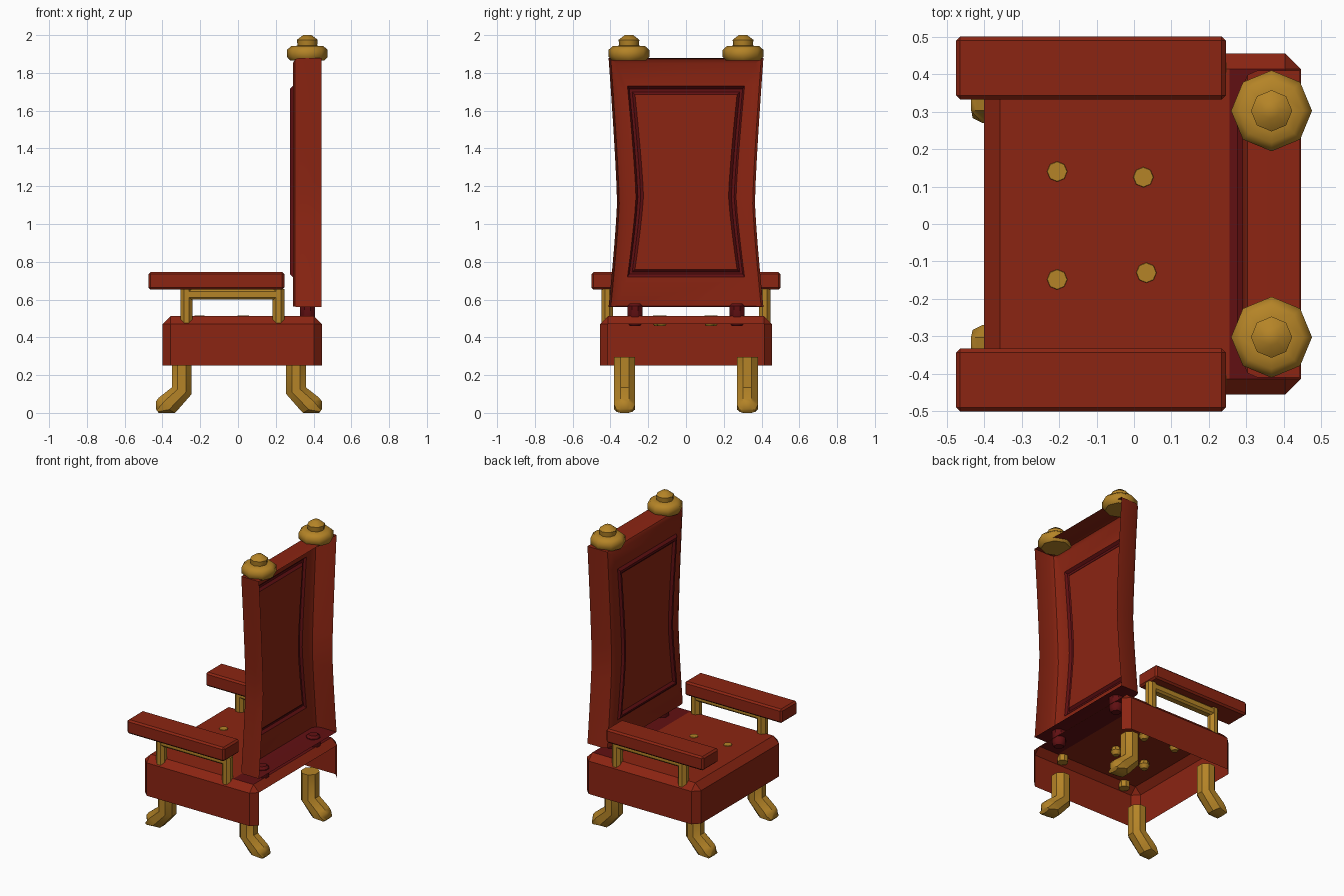
import bpy, bmesh, math
from mathutils import Vector

if "Cube" in bpy.data.objects:
    bpy.data.objects.remove(bpy.data.objects["Cube"])


def material(name, rgb):
    m = bpy.data.materials.new(name)
    m.diffuse_color = (*rgb, 1)
    m.use_nodes = True
    m.node_tree.nodes["Principled BSDF"].inputs["Base Color"].default_value = m.diffuse_color
    return m


RED = material("red upholstery", (0.26, 0.018, 0.006))
DARK = material("dark red trim", (0.12, 0.005, 0.006))
GOLD = material("gold", (0.46, 0.23, 0.02))


def finish(bm, name, mats, angle=30, normals=True):
    if normals:
        bmesh.ops.recalc_face_normals(bm, faces=bm.faces)
    me = bpy.data.meshes.new(name)
    bm.to_mesh(me)
    bm.free()
    for m in mats:
        me.materials.append(m)
    for p in me.polygons:
        p.use_smooth = True
    me.set_sharp_from_angle(angle=math.radians(angle))
    ob = bpy.data.objects.new(name, me)
    bpy.context.collection.objects.link(ob)
    return ob


def box_bm(lo, hi, bevel=0.0):
    bm = bmesh.new()
    bmesh.ops.create_cube(bm, size=1)
    lo, hi = Vector(lo), Vector(hi)
    for v in bm.verts:
        v.co = Vector((lo[i] + (v.co[i] + 0.5) * (hi[i] - lo[i]) for i in range(3)))
    if bevel:
        bmesh.ops.bevel(bm, geom=bm.edges[:], offset=bevel, segments=1, affect='EDGES')
    return bm


def loft(bm, rings, cap_start=True, cap_end=True):
    """Skin closed rings of points; returns the side faces, one list per step."""
    vs = [[bm.verts.new(p) for p in r] for r in rings]
    n = len(vs[0])
    steps = [[bm.faces.new((a[i], a[(i + 1) % n], b[(i + 1) % n], b[i])) for i in range(n)]
             for a, b in zip(vs, vs[1:])]
    if cap_start:
        bm.faces.new(vs[0][::-1])
    if cap_end:
        bm.faces.new(vs[-1])
    return vs, steps


def lathe(name, x, y, profile, mat, sides=8, turn=0.0, angle=40, **caps):
    bm = bmesh.new()
    rings = [[(x + r * math.cos(turn + 2 * math.pi * i / sides),
               y + r * math.sin(turn + 2 * math.pi * i / sides), z) for i in range(sides)]
             for r, z in profile]
    loft(bm, rings, **caps)
    return finish(bm, name, [mat], angle)


# Seat: chamfered shell, open underneath and at the back
bm = box_bm((-0.40, -0.455, 0.20), (0.445, 0.455, 0.512))
edges = [e for e in bm.edges if max(v.co.z for v in e.verts) > 0.3]
bmesh.ops.bevel(bm, geom=edges, offset=0.042, segments=1, affect='EDGES')
bmesh.ops.bisect_plane(bm, geom=bm.verts[:] + bm.edges[:] + bm.faces[:],
                       plane_co=(0, 0, 0.25), plane_no=(0, 0, -1), clear_outer=True)
bmesh.ops.recalc_face_normals(bm, faces=bm.faces)
bmesh.ops.delete(bm, geom=[f for f in bm.faces if f.normal.x > 0.95 or f.normal.z < -0.9],
                 context='FACES')
top = [f for f in bm.faces if f.normal.z > 0.9]
bmesh.ops.bisect_plane(bm, geom=top + list({e for f in top for e in f.edges})
                       + list({v for f in top for v in f.verts}),
                       plane_co=(0.255, 0, 0), plane_no=(1, 0, 0))
bm.normal_update()
for f in bm.faces:
    if f.normal.z > 0.9 and f.calc_center_median().x > 0.255:
        f.material_index = 1
finish(bm, "seat", [RED, DARK], normals=False)

# Backrest: waisted shell open at the rear, with a beaded front panel
STEPS = 12


def waist(t):
    d = abs(t - 0.42) / (0.42 if t < 0.42 else 0.58)
    return 0.365 + 0.045 * d ** 1.25


def back_ring(x, inset, z0, z1):
    side = [(x, waist(i / STEPS) - inset, z0 + (z1 - z0) * i / STEPS) for i in range(STEPS + 1)]
    return side + [(px, -py, pz) for px, py, pz in reversed(side)]


bm = bmesh.new()
vs, steps = loft(bm, [back_ring(*a) for a in (
    (0.443, 0, 0.56, 1.88), (0.33, 0, 0.56, 1.88), (0.303, 0.012, 0.562, 1.873),
    (0.29, 0.042, 0.565, 1.85), (0.29, 0.10, 0.72, 1.73), (0.275, 0.11, 0.735, 1.715),
    (0.275, 0.125, 0.745, 1.70), (0.289, 0.14, 0.76, 1.685))], False, False)
inner = vs[-1]
for i in range(STEPS):
    bm.faces.new((inner[i], inner[i + 1], inner[-2 - i], inner[-1 - i]))
for f in sum(steps[4:], []):
    f.material_index = 1
for f in (s[-1] for s in steps[:3]):
    f.material_index = 1
finish(bm, "backrest", [RED, DARK], 35)

# Leg: octagonal loft along paired front/rear outline points, ending in a kicked-out foot
LEG = (((0.255, 0.295), (0.36, 0.295), 0.055), ((0.255, 0.10), (0.36, 0.135), 0.055),
       ((0.325, 0.02), (0.43, 0.08), 0.055), ((0.345, 0.0), (0.445, 0.06), 0.055),
       ((0.43, 0.0), (0.445, 0.02), 0.042))


def leg(name, y, front):
    bm = bmesh.new()
    rings = []
    k = 1 / math.cos(math.pi / 8)
    for a, b, w in LEG:
        ring = []
        for i in range(8):
            t = math.pi / 8 + i * math.pi / 4
            s = (1 + k * math.cos(t)) / 2
            s = min(max(s, 0), 1)
            x = a[0] + (b[0] - a[0]) * s
            ring.append((0.01 - x if front else x, y + w * k * math.sin(t),
                         a[1] + (b[1] - a[1]) * s))
        rings.append(ring)
    loft(bm, rings)
    finish(bm, name, [GOLD], 40)


for side, s in (("left", -1), ("right", 1)):
    leg(f"front_leg_{side}", s * 0.325, True)
    leg(f"rear_leg_{side}", s * 0.325, False)
    # Armrest on two posts joined by a rail
    ys = sorted((s * 0.332, s * 0.50))
    finish(box_bm((-0.475, ys[0], 0.652), (0.245, ys[1], 0.745), 0.011),
           f"armrest_{side}", [RED])
    for end, px in (("front", -0.273), ("rear", 0.215)):
        lathe(f"arm_post_{end}_{side}", px, s * 0.417, ((0.034, 0.47), (0.034, 0.655)),
              GOLD, turn=math.pi / 8)
    finish(box_bm((-0.29, s * 0.417 - 0.03, 0.60), (0.235, s * 0.417 + 0.03, 0.655), 0.012),
           f"arm_rail_{side}", [GOLD])
    # Peg joining seat and backrest
    lathe(f"back_peg_{side}", 0.368, s * 0.27,
          ((0.03, 0.46), (0.044, 0.48), (0.044, 0.565), (0.03, 0.58)), DARK, turn=math.pi / 8)
    # Finial: wide disc with a small knob
    lathe(f"finial_{side}", 0.367, s * 0.302,
          ((0.09, 1.865), (0.108, 1.885), (0.108, 1.922), (0.085, 1.942), (0.052, 1.944),
           (0.055, 1.975), (0.022, 2.0)), GOLD, angle=50)

# Tufting buttons through the seat
for i, (x, y) in enumerate(((-0.205, 0.14), (0.025, 0.125), (-0.205, -0.148), (0.033, -0.13))):
    lathe(f"seat_button_{i + 1}", x, y, ((0.02, 0.46), (0.035, 0.485), (0.026, 0.516)), GOLD)
